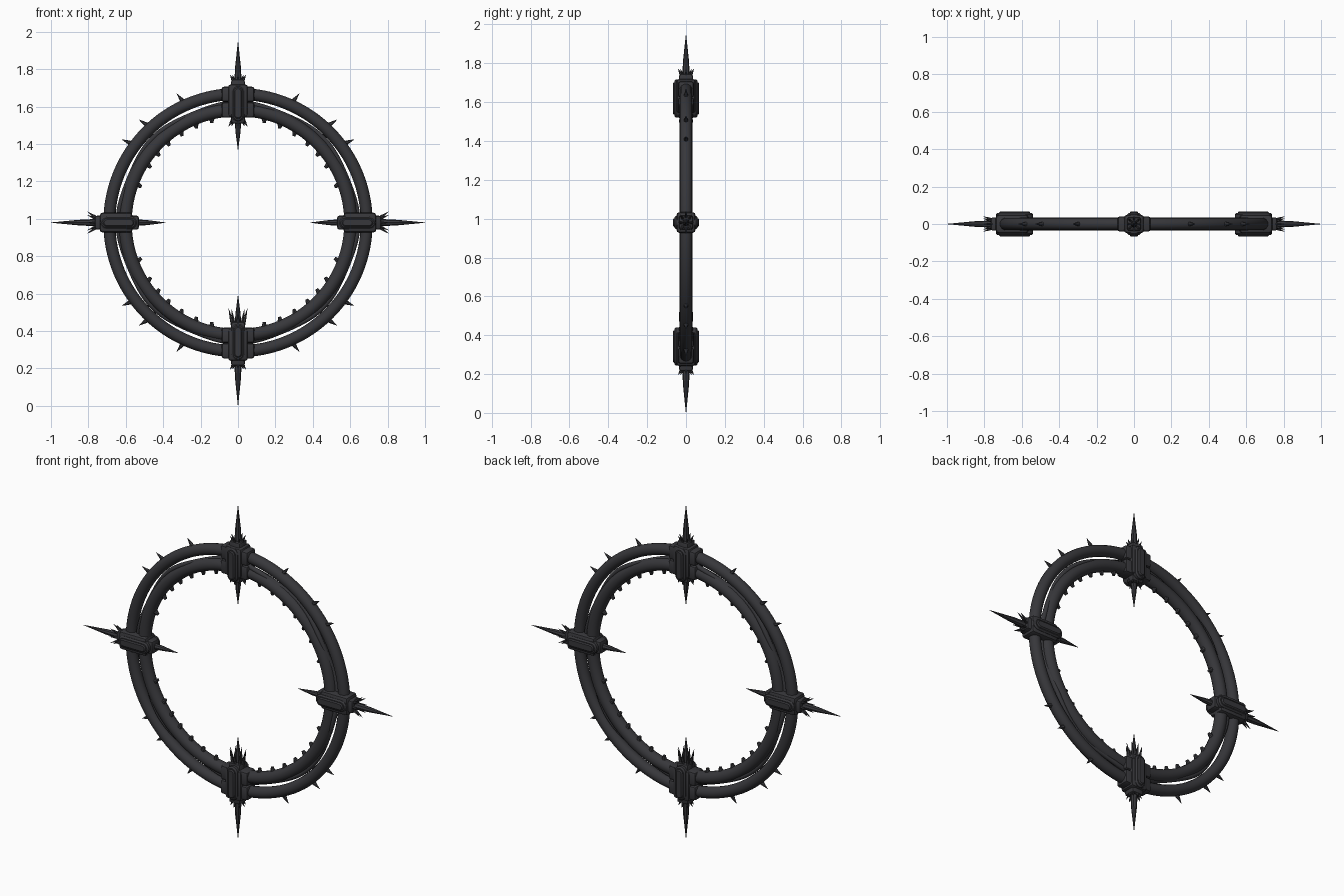
import bpy, bmesh, math
from mathutils import Vector, Matrix

if "Cube" in bpy.data.objects:
    bpy.data.objects.remove(bpy.data.objects["Cube"])

CZ = 0.98
metal = bpy.data.materials.new("dark iron")
metal.diffuse_color = (0.038, 0.038, 0.043, 1)
metal.use_nodes = True
metal.node_tree.nodes["Principled BSDF"].inputs["Base Color"].default_value = metal.diffuse_color


def finish(name, bm):
    bmesh.ops.recalc_face_normals(bm, faces=bm.faces)
    me = bpy.data.meshes.new(name)
    bm.to_mesh(me)
    bm.free()
    me.materials.append(metal)
    ob = bpy.data.objects.new(name, me)
    bpy.context.collection.objects.link(ob)
    bpy.context.view_layer.objects.active = ob
    ob.select_set(True)
    bpy.ops.object.shade_smooth_by_angle(angle=math.radians(40))
    ob.select_set(False)
    return ob


def ring(name, rad, tube, wave=0.0, n=128, m=14):
    """Closed tube around the y axis; wave makes it weave in and out."""
    bm = bmesh.new()
    rows = []
    for i in range(n):
        a = 2 * math.pi * i / n
        r0 = rad + wave * math.cos(8 * a)
        y0 = wave * 1.2 * math.sin(8 * a)
        row = []
        for j in range(m):
            b = 2 * math.pi * j / m
            r = r0 + tube * math.cos(b)
            row.append(bm.verts.new((r * math.cos(a), y0 + tube * math.sin(b),
                                     CZ + r * math.sin(a))))
        rows.append(row)
    for i in range(n):
        p, q = rows[i], rows[(i + 1) % n]
        for j in range(m):
            k = (j + 1) % m
            bm.faces.new((p[j], p[k], q[k], q[j]))
    finish(name, bm)


def spike(bm, base, tip, r, tip_r=0.0008, mid=0.75, seg=8):
    """Slender thorn made of two stacked cone sections."""
    base, tip = Vector(base), Vector(tip)
    d = tip - base
    rot = d.to_track_quat('Z', 'Y').to_matrix().to_4x4()
    rm = r * mid if tip_r < r * mid else (r + tip_r) / 2
    for t0, t1, ra, rb in ((0, 0.4, r, rm), (0.4, 1, rm, tip_r)):
        c = base + d * (t0 + t1) / 2
        bmesh.ops.create_cone(bm, cap_ends=True, segments=seg, radius1=ra, radius2=rb,
                              depth=d.length * (t1 - t0),
                              matrix=Matrix.Translation(c) @ rot)


def block(bm, hx, hy, z0, z1, bevel, seg=2):
    """Bevelled box, z is the distance from the ring centre."""
    m = Matrix.Translation((0, 0, (z0 + z1) / 2)) @ Matrix.Diagonal((2 * hx, 2 * hy, z1 - z0, 1))
    vs = bmesh.ops.create_cube(bm, size=1, matrix=m)["verts"]
    es = list({e for v in vs for e in v.link_edges})
    bmesh.ops.bevel(bm, geom=es, offset=bevel, segments=seg, profile=0.5, affect='EDGES')


def capsule(bm, hx, hy, z0, z1, chamfer):
    """Raised slot-shaped plate that runs through front to back."""
    pts = []
    for k in range(18):
        a = math.pi * (k if k < 9 else k - 1) / 8
        pts.append((math.cos(a), math.sin(a), z1 - hx if k < 9 else z0 + hx))
    rows = []
    for y, s in ((-hy, hx - chamfer), (-hy + chamfer, hx), (hy - chamfer, hx), (hy, hx - chamfer)):
        rows.append([bm.verts.new((c * s, y, z + q * s)) for c, q, z in pts])
    for p, q in zip(rows, rows[1:]):
        for j in range(18):
            k = (j + 1) % 18
            bm.faces.new((p[j], p[k], q[k], q[j]))
    bm.faces.new(rows[0])
    bm.faces.new(rows[-1])


def place(bm, angle):
    bm.transform(Matrix.Translation((0, 0, CZ)) @ Matrix.Rotation(angle, 4, 'Y'))


# Ring strands
ring("outer_ring", 0.688, 0.032)
ring("inner_ring", 0.603, 0.035)
ring("woven_strand", 0.634, 0.014, 0.007)

# Four clamps with long spikes and small thorn crowns
for i, (side, tip) in enumerate((("top", 0.968), ("right", 1.0), ("bottom", 0.98), ("left", 1.0))):
    vertical = i % 2 == 0
    bm = bmesh.new()
    block(bm, 0.054, 0.05, 0.563, 0.74, 0.018)
    block(bm, 0.037, 0.036, 0.53, 0.765, 0.012)
    capsule(bm, 0.034, 0.06, 0.54, 0.737, 0.008)
    capsule(bm, 0.022, 0.067, 0.555, 0.722, 0.006)
    if vertical:
        for r in (0.602, 0.686):
            block(bm, 0.088, 0.041, r - 0.041, r + 0.041, 0.014)
    place(bm, i * math.pi / 2)
    finish(side + "_clamp", bm)

    bm = bmesh.new()
    spike(bm, (0, 0, 0.75), (0, 0, tip), 0.02)
    spike(bm, (0, 0, 0.55), (0, 0, 0.387), 0.018)
    place(bm, i * math.pi / 2)
    finish(side + "_long_spikes", bm)

    bm = bmesh.new()
    for k in range(8):
        a = 2 * math.pi * k / 8
        c, s = math.cos(a), math.sin(a)
        w = 0.042 if vertical else 0.058
        end = {0: 0.79, 2: 0.785}.get(i, 0.805)
        spike(bm, (c * 0.022, s * 0.02, 0.75), (c * w, s * 0.04, end), 0.009, seg=6)
        if vertical:
            end = 0.46 if i == 2 else 0.515
            spike(bm, (c * 0.028, s * 0.022, 0.55), (c * 0.05, s * 0.035, end), 0.01, seg=6)
    place(bm, i * math.pi / 2)
    finish(side + "_thorn_crown", bm)

# Thorns along the rings, mirrored into all four quarters
outer, inner = bmesh.new(), bmesh.new()
for sx in (1, -1):
    for sz in (1, -1):
        def polar(deg, r):
            a = math.radians(deg)
            return (sx * r * math.cos(a), 0, CZ + sz * r * math.sin(a))
        for deg in (65, 46.5, 36):
            spike(outer, polar(deg + 0.8, 0.70), polar(deg - 0.4, 0.763), 0.014, seg=6)
        for deg in (76, 67, 58, 49, 41, 33, 21):
            spike(inner, polar(deg, 0.58), polar(deg - 0.8, 0.55), 0.017, 0.008, seg=8)
finish("outer_thorns", outer)
finish("inner_studs", inner)
